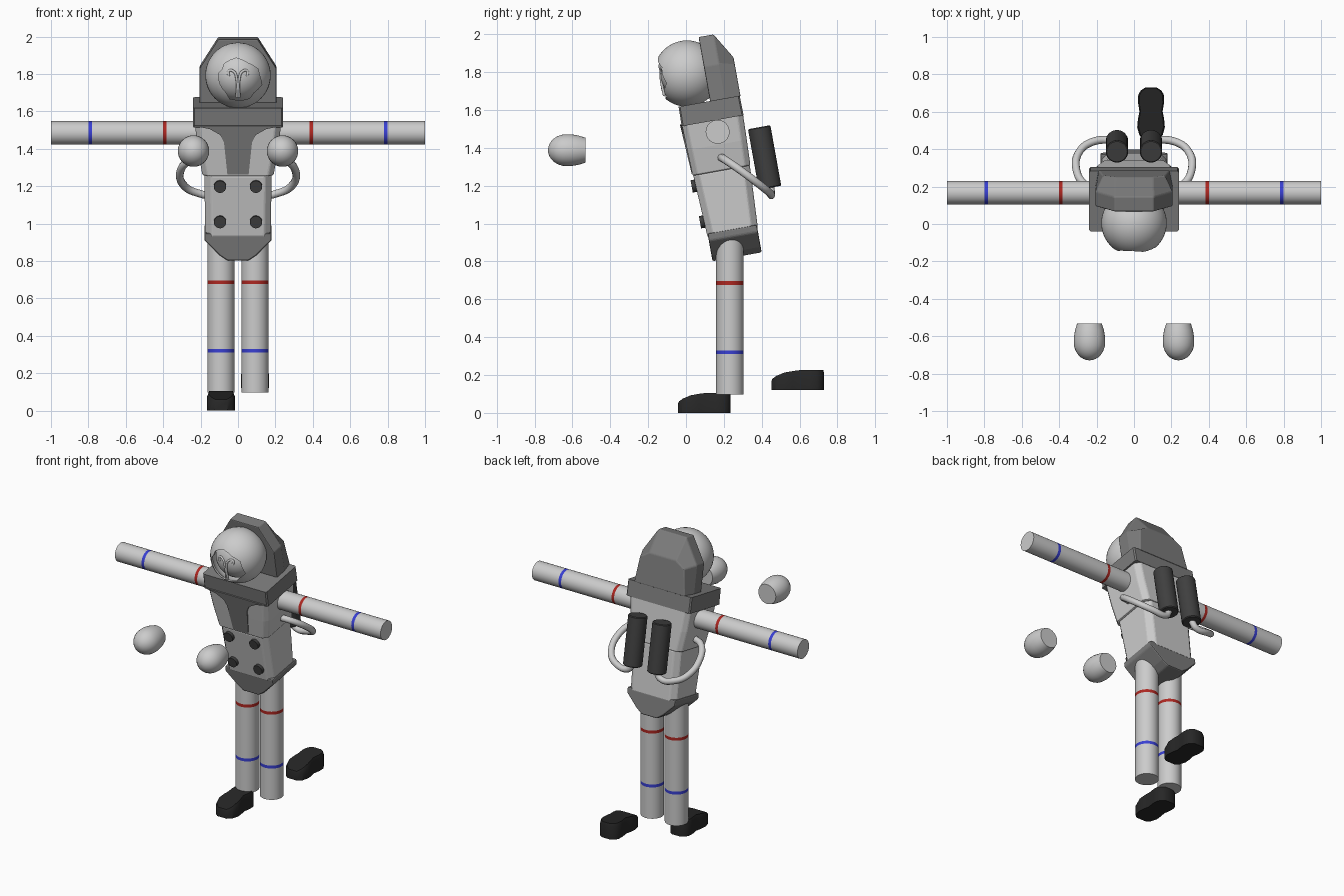
import bpy, bmesh, math, random
from mathutils import Matrix, Vector

old = bpy.data.objects.get("Cube")
if old:
    bpy.data.objects.remove(old)


def material(name, *rgb):
    m = bpy.data.materials.new(name)
    m.use_nodes = True
    m.diffuse_color = (*rgb, 1)
    m.node_tree.nodes["Principled BSDF"].inputs["Base Color"].default_value = (*rgb, 1)
    return m


LIGHT = material("suit light grey", 0.60, 0.60, 0.60)
GREY = material("trim grey", 0.20, 0.20, 0.20)
CHARCOAL = material("charcoal", 0.05, 0.05, 0.05)
BLACK = material("boot black", 0.02, 0.02, 0.02)
RED = material("band red", 0.42, 0.02, 0.015)
BLUE = material("band blue", 0.04, 0.05, 0.65)

# The upper body leans forward around the hips
LEAN = Matrix.Translation((0, 0.27, 0.825)) @ Matrix.Rotation(math.radians(10.2), 4, 'X')
IDENT = Matrix.Identity(4)


def loft(name, rings, mats, matrix=IDENT, smooth=None, bands=None, bevel=0):
    """Skin equal-length rings, cap both ends; bands gives a material slot per segment."""
    bm = bmesh.new()
    loops = [[bm.verts.new(p) for p in ring] for ring in rings]
    n = len(loops[0])
    for k, (a, b) in enumerate(zip(loops, loops[1:])):
        for i in range(n):
            j = (i + 1) % n
            f = bm.faces.new((a[i], a[j], b[j], b[i]))
            f.material_index = bands[k] if bands else 0
    bm.faces.new(loops[0][::-1])
    bm.faces.new(loops[-1])
    bmesh.ops.recalc_face_normals(bm, faces=bm.faces)
    mesh = bpy.data.meshes.new(name)
    bm.to_mesh(mesh)
    bm.free()
    for m in mats:
        mesh.materials.append(m)
    ob = bpy.data.objects.new(name, mesh)
    bpy.context.collection.objects.link(ob)
    ob.matrix_world = matrix
    if bevel:
        mod = ob.modifiers.new("soft edges", 'BEVEL')
        mod.width = bevel
        mod.segments = 2
    if smooth:
        shade(ob, smooth)
    return ob


def shade(ob, angle):
    bpy.ops.object.select_all(action='DESELECT')
    ob.select_set(True)
    bpy.context.view_layer.objects.active = ob
    bpy.ops.object.shade_smooth_by_angle(angle=math.radians(angle))


def lathe(name, profile, mats, matrix, bands=None, sides=32):
    """Revolve (radius, height) pairs around local z."""
    turns = [2 * math.pi * i / sides for i in range(sides)]
    rings = [[(r * math.cos(t), r * math.sin(t), z) for t in turns] for r, z in profile]
    return loft(name, rings, mats, matrix, 40, bands)


def block_ring(w, d, c, h):
    """Chamfered rectangle at height h."""
    quarter = [(w, d - c), (w - c, d)]
    pts = quarter + [(-x, y) for x, y in quarter[::-1]]
    pts += [(-x, -y) for x, y in pts]
    return [(x, y, h) for x, y in pts]


def mirrored(half):
    return half + [(-x, h) for x, h in half[::-1]]


def tube(name, pts, radius, mat):
    cu = bpy.data.curves.new(name, 'CURVE')
    cu.dimensions = '3D'
    cu.bevel_depth = radius
    cu.bevel_resolution = 3
    cu.resolution_u = 6
    cu.use_fill_caps = True
    sp = cu.splines.new('BEZIER')
    sp.bezier_points.add(len(pts) - 1)
    for bp, p in zip(sp.bezier_points, pts):
        bp.co = p
        bp.handle_left_type = bp.handle_right_type = 'AUTO'
    cu.materials.append(mat)
    ob = bpy.data.objects.new(name, cu)
    bpy.context.collection.objects.link(ob)


# Torso blocks
loft("abdomen", [block_ring(0.175, 0.135, 0.035, 0.13), block_ring(0.18, 0.152, 0.035, 0.465)],
     [LIGHT], LEAN, bevel=0.008)
loft("chest", [block_ring(0.19, 0.155, 0.03, 0.462), block_ring(0.215, 0.16, 0.03, 0.6),
               block_ring(0.23, 0.164, 0.03, 0.74)], [LIGHT], LEAN, bevel=0.008)
loft("collar", [block_ring(0.24, 0.166, 0.008, 0.73), block_ring(0.24, 0.164, 0.008, 0.835)],
     [GREY], LEAN)

# Pelvis wedge
wedge = mirrored([(0.057, 0.0), (0.1, 0.03), (0.18, 0.11), (0.18, 0.148)])
loft("pelvis", [[(x, y, h) for x, h in wedge] for y in (-0.132, 0.132)], [GREY], LEAN, bevel=0.008)

# Front plate hanging from the collar
plate = mirrored([(0.057, 0.474), (0.075, 0.65), (0.095, 0.69), (0.15, 0.722), (0.235, 0.74)])
loft("chest_plate", [[(x, -0.125 - h * 0.056 - t, h) for x, h in plate] for t in (-0.003, 0.007)],
     [GREY], LEAN)

# Hood behind the helmet
front = mirrored([(0.205, 0.83), (0.205, 1.02), (0.105, 1.178)])
back = mirrored([(0.19, 0.83), (0.165, 1.0), (0.1, 1.04)])
loft("hood", [[(x, 0.005, h) for x, h in front], [(x, 0.085, h) for x, h in front],
              [(x, 0.168, h) for x, h in back]], [GREY], LEAN, bevel=0.006)

# Helmet shell with a jagged opening
CENTRE = Vector((0, 0.005, 1.793))
random.seed(4)


def ball(name, r):
    bpy.ops.mesh.primitive_uv_sphere_add(segments=40, ring_count=24, radius=r, location=CENTRE)
    ob = bpy.context.object
    ob.name = name
    ob.data.materials.append(LIGHT)
    return ob


helmet = ball("helmet", 0.175)
shell = helmet.modifiers.new("shell", 'SOLIDIFY')
shell.thickness = 0.012
outline = []
for i in range(22):
    t = 2 * math.pi * i / 22
    k = random.uniform(0.84, 1.06)
    outline.append((0.01 + 0.125 * k * math.cos(t), 1.772 + 0.11 * k * math.sin(t)))
cutter = loft("opening_cutter", [[(x, y, z) for x, z in outline] for y in (-0.4, 0.0)], [LIGHT])
cutter.hide_render = True
cut = helmet.modifiers.new("opening", 'BOOLEAN')
cut.operation = 'DIFFERENCE'
cut.object = cutter
bpy.ops.object.select_all(action='DESELECT')
bpy.context.view_layer.objects.active = helmet
helmet.select_set(True)
for mod in ("shell", "opening"):
    bpy.ops.object.modifier_apply(modifier=mod)
bpy.data.objects.remove(cutter)
shade(helmet, 30)
shade(ball("helmet_lining", 0.14), 30)
for s, side in ((1, "left"), (-1, "right")):
    tube(side + "_face_ridge", [(s * 0.006, -0.115, 1.675), (s * 0.006, -0.133, 1.77),
         (s * 0.025, -0.132, 1.815), (s * 0.05, -0.124, 1.815), (s * 0.05, -0.126, 1.79)], 0.007, LIGHT)

# Buttons on the abdomen
for s in (1, -1):
    for h, row in ((0.408, "upper"), (0.214, "lower")):
        lathe(row + "_button", [(0.033, 0), (0.033, 0.03)], [CHARCOAL],
              LEAN @ Matrix.Translation((s * 0.096, -0.13 - 0.05 * (h - 0.2), h))
              @ Matrix.Rotation(math.pi / 2, 4, 'X'), sides=20)

# Limbs, tanks, hoses and floating hands, one per side
for s, side in ((1, "left"), (-1, "right")):
    out = Matrix.Rotation(s * math.pi / 2, 4, 'Y')
    lathe(side + "_arm", [(0.063, x) for x in (0.17, 0.381, 0.4, 0.78, 0.8, 1.0)],
          [LIGHT, RED, BLUE], Matrix.Translation((0, 0.167, 1.485)) @ out, [0, 1, 0, 2, 0])
    lathe(side + "_leg", [(0.073, z) for z in (0.097, 0.31, 0.33, 0.677, 0.697, 0.915)],
          [LIGHT, RED, BLUE], Matrix.Translation((s * 0.091, 0.232, 0)), [0, 2, 0, 1, 0])
    lathe(side + "_tank", [(0.055, 0.328), (0.06, 0.333), (0.06, 0.648), (0.055, 0.653)],
          [CHARCOAL], LEAN @ Matrix.Translation((s * 0.091, 0.236, 0)))
    tube(side + "_hose", [(s * 0.19, 0.185, 1.35), (s * 0.26, 0.21, 1.335), (s * 0.308, 0.29, 1.28),
         (s * 0.29, 0.39, 1.205), (s * 0.22, 0.44, 1.165), (s * 0.12, 0.45, 1.158),
         (s * 0.091, 0.444, 1.2)], 0.021, LIGHT)
    grip = [(0.066, 0), (0.077, 0.035), (0.084, 0.075)]
    grip += [(0.084 * math.cos(t * math.pi / 16), 0.1 + 0.097 * math.sin(t * math.pi / 16))
             for t in range(8)] + [(0.002, 0.197)]
    lathe(side + "_hand", grip, [LIGHT], Matrix.Translation((s * 0.238, -0.532, 1.388))
          @ Matrix.Rotation(math.pi / 2, 4, 'X'))


# Boots: a waisted sole lofted up, low at the toe
def boot(name, x, y, z):
    half = [(0.035, 0.0), (0.062, 0.022), (0.074, 0.065), (0.07, 0.11), (0.062, 0.15),
            (0.07, 0.2), (0.068, 0.24), (0.055, 0.262), (0.03, 0.278)]
    plan = mirrored(half)

    def top(d):
        return min(0.106, 0.06 + 0.7 * d, 0.082 + 0.17 * d)

    rings = [[(px, d, 0) for px, d in plan],
             [(px, d, top(d) * 0.82) for px, d in plan],
             [(px * 0.9, 0.139 + (d - 0.139) * 0.97, top(d)) for px, d in plan]]
    loft(name, rings, [BLACK], Matrix.Translation((x, y, z)), 35)


boot("right_boot", -0.091, -0.042, 0.0)
boot("left_boot", 0.091, 0.452, 0.12)
